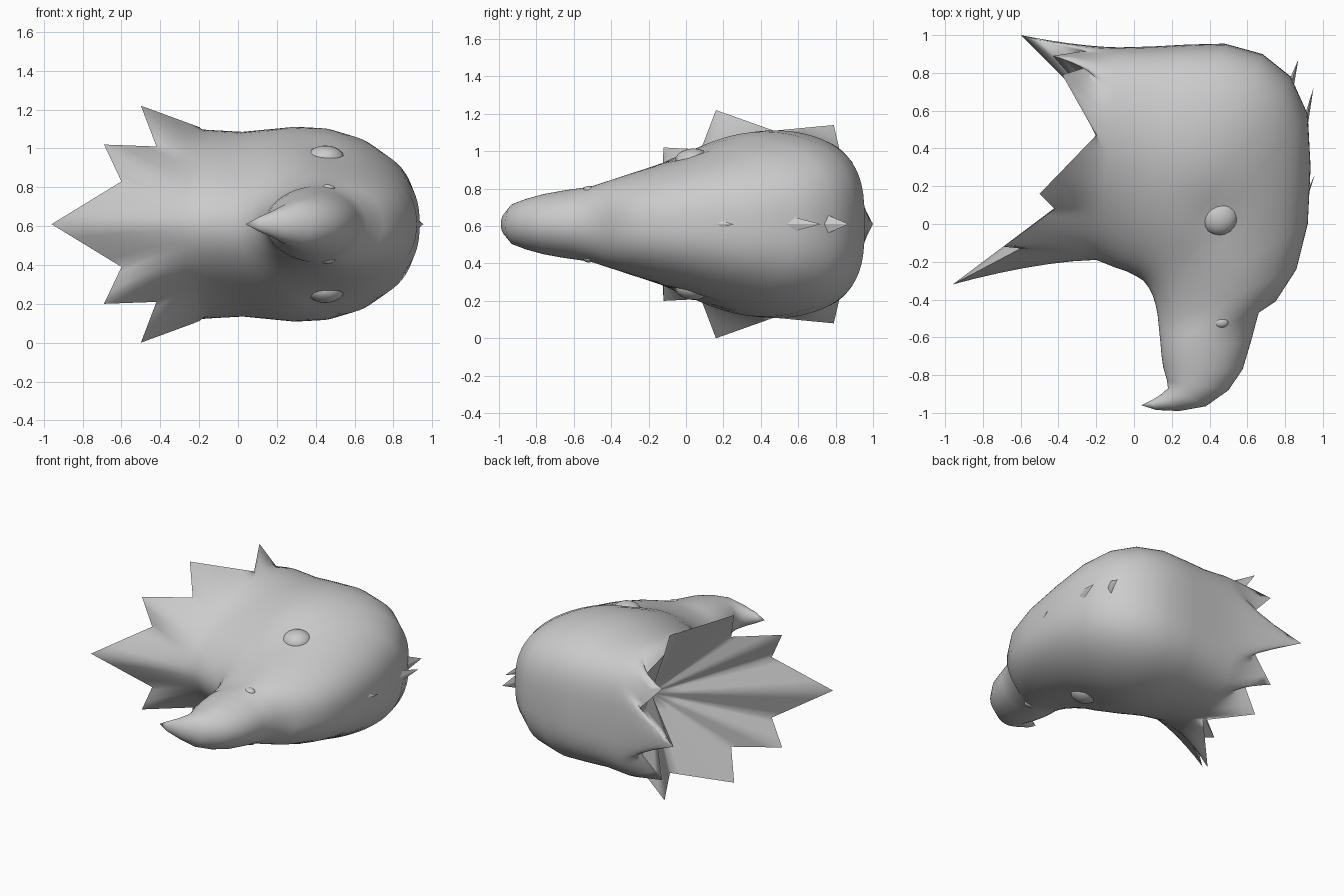
import bpy, bmesh, math
from mathutils import Vector

cube = bpy.data.objects.get("Cube")
if cube:
    bpy.data.objects.remove(cube)

MID = 0.61      # height of the mirror plane
HALF = 40       # steps around half a ring

grey = bpy.data.materials.new("plain grey")
grey.use_nodes = True
grey.diffuse_color = (0.6, 0.6, 0.6, 1)
grey.node_tree.nodes["Principled BSDF"].inputs["Base Color"].default_value = (0.6, 0.6, 0.6, 1)


def finish(bm, name, angle=60):
    bmesh.ops.recalc_face_normals(bm, faces=bm.faces)
    mesh = bpy.data.meshes.new(name)
    bm.to_mesh(mesh)
    bm.free()
    ob = bpy.data.objects.new(name, mesh)
    bpy.context.collection.objects.link(ob)
    mesh.materials.append(grey)
    bpy.ops.object.select_all(action='DESELECT')
    ob.select_set(True)
    bpy.context.view_layer.objects.active = ob
    bpy.ops.object.shade_smooth_by_angle(angle=math.radians(angle))


# Head sections, neck to beak: throat x, y, crown x, y, half width
SECTIONS = [
    (-.20, -.19, -.08, .935, .465), (-.10, -.23, .10, .94, .46),
    (-.04, -.25, .28, .95, .475), (.01, -.275, .48, .955, .49),
    (.05, -.30, .68, .90, .485), (.08, -.34, .83, .78, .455),
    (.10, -.38, .92, .58, .40), (.115, -.43, .935, .30, .34),
    (.125, -.48, .92, 0, .285), (.13, -.53, .86, -.24, .24),
    (.135, -.58, .75, -.41, .205), (.14, -.63, .66, -.47, .195),
    (.145, -.69, .62, -.62, .18), (.155, -.76, .575, -.77, .16),
    (.175, -.83, .50, -.88, .135), (.18, -.87, .38, -.965, .11),
    (.14, -.905, .24, -.99, .07), (.09, -.935, .12, -.985, .035)]

# Jagged feather edge, front to back: tips and notches in turn
RIM = [(-.96, -.32, 0), (-.60, -.13, .22), (-.69, -.12, .41), (-.42, .08, .40),
       (-.50, .16, .61), (-.20, .47, .50), (-.38, .79, .53), (-.25, .83, .36),
       (-.43, .89, .33), (-.27, .915, .16), (-.60, 1.0, 0)]


def section_ring(i):
    ax, ay, bx, by, w = SECTIONS[i]
    a, b = Vector((ax, ay, 0)), Vector((bx, by, 0))
    fade = max(0, 1 - i / 13)
    ring = []
    for k in range(2 * HALF):
        t = math.pi * k / HALF
        c, s = -math.cos(t), math.sin(t)
        p = (a + b) / 2 + (b - a) / 2 * c
        # Fuller towards the crown than the throat
        full = abs(s) ** (1 - .4 * max(0, c) * fade)
        p.z = math.copysign(w * full * (1 + .28 * fade * c), s)
        # Shallow socket behind each eye
        r = math.hypot(p.x - .45, p.y - .03) / .13
        p.z *= 1 - .06 * math.exp(-r * r)
        ring.append(p)
    return ring


def rim_ring():
    step = HALF // (len(RIM) - 1)
    half = []
    for k in range(HALF + 1):
        j = min(k // step, len(RIM) - 2)
        s = (k - j * step) / step
        # Feathers narrow quickly above each notch
        s = 1 - (1 - s) ** 1.3 if j % 2 == 0 else s ** 1.3
        half.append(Vector(RIM[j]).lerp(Vector(RIM[j + 1]), s))
    return half + [Vector((p.x, p.y, -p.z)) for p in half[-2:0:-1]]


def flared(p, q, t):
    f = t ** 1.6
    return Vector((p.x + (q.x - p.x) * t, p.y + (q.y - p.y) * f, p.z + (q.z - p.z) * f))


# Head, beak and feathered neck in one skin, with a ribbed hollow under the neck
base, rim = section_ring(0), rim_ring()
pit = Vector((0, .4, 0))
rings = [[pit.lerp(q, n / 5) for q in rim] for n in range(1, 5)]
rings += [[flared(p, q, n / 6) for p, q in zip(base, rim)] for n in range(6, 0, -1)]
rings += [section_ring(i) for i in range(len(SECTIONS))]

bm = bmesh.new()
lift = Vector((0, 0, MID))
loops = [[bm.verts.new(p + lift) for p in ring] for ring in rings]
for lo, hi in zip(loops, loops[1:]):
    for k in range(len(lo)):
        m = (k + 1) % len(lo)
        bm.faces.new((lo[k], lo[m], hi[m], hi[k]))
for loop, point in ((loops[0], pit + lift), (loops[-1], (.04, -.96, MID))):
    tip = bm.verts.new(point)
    for k in range(len(loop)):
        bm.faces.new((loop[k], loop[(k + 1) % len(loop)], tip))
finish(bm, "head_and_beak", 100)


def ellipsoid(name, place, size):
    bm = bmesh.new()
    bmesh.ops.create_uvsphere(bm, u_segments=20, v_segments=12, radius=1)
    for v in bm.verts:
        v.co = Vector(a * b for a, b in zip(v.co, size)) + Vector(place)
    finish(bm, name)


# Eyes and nostrils on both sides
for side, word in ((1, "upper"), (-1, "lower")):
    ellipsoid(word + "_eye", (.45, .04, MID + side * .335), (.1, .1, .07))
    ellipsoid(word + "_nostril", (.46, -.52, MID + side * .18), (.04, .03, .025))


def crest_feather(name, root, point, width):
    bm = bmesh.new()
    root, point = Vector(root), Vector(point)
    side = Vector((0, 0, width))
    out = (point - root).cross(side).normalized() * width * .3
    foot = [bm.verts.new(root + d) for d in (side, out, -side, -out)]
    top = bm.verts.new(point)
    for k in range(4):
        bm.faces.new((foot[k], foot[(k + 1) % 4], top))
    bm.faces.new(foot)
    finish(bm, name, 30)


# Small crest feathers along the crown
crest_feather("front_crest_feather", (.89, .09, MID), (.955, .255, MID), .045)
crest_feather("middle_crest_feather", (.88, .42, MID), (.95, .72, MID), .08)
crest_feather("back_crest_feather", (.80, .64, MID), (.87, .87, MID), .1)
